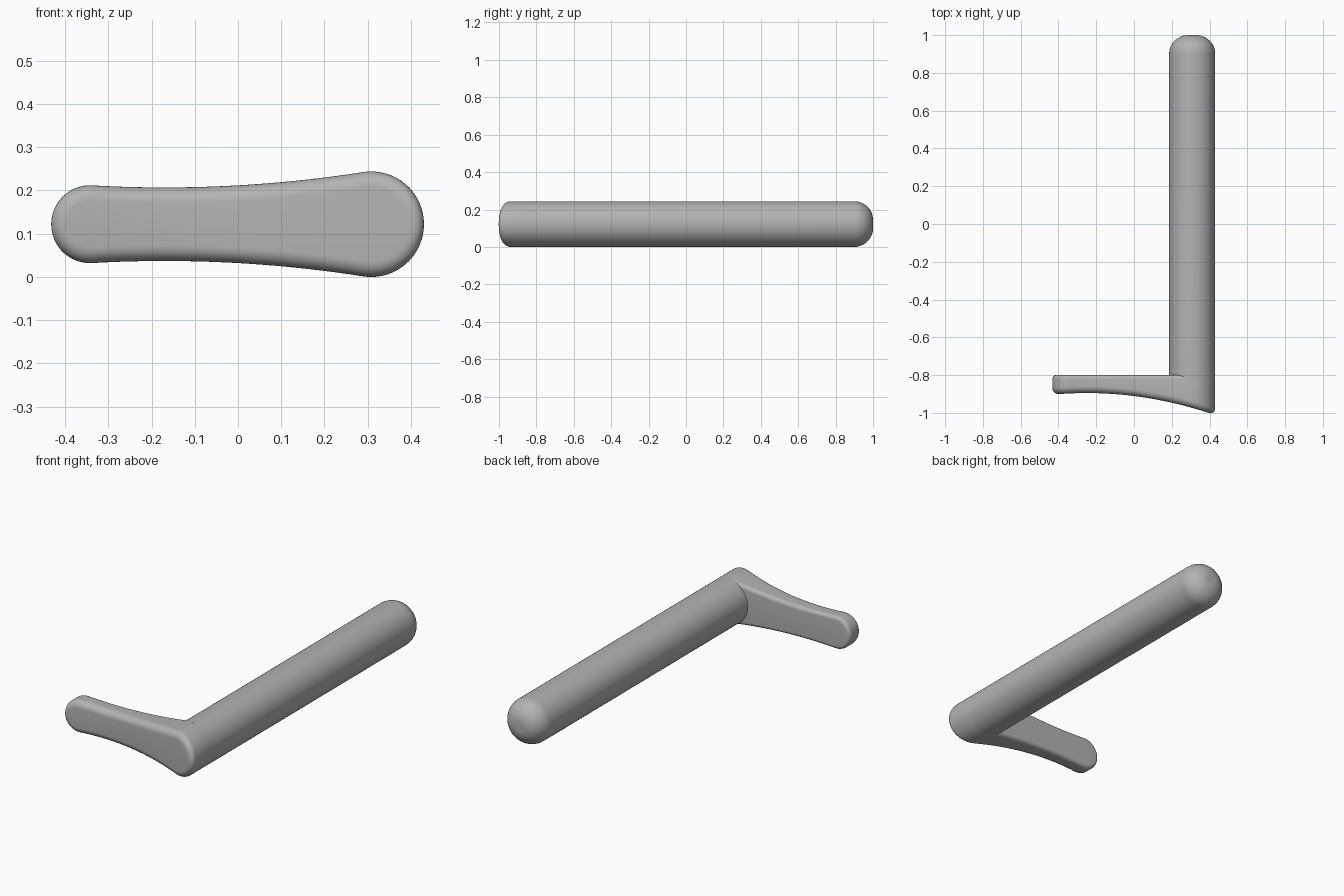
import bpy, bmesh, math

cube = bpy.data.objects.get("Cube")
if cube:
    bpy.data.objects.remove(cube, do_unlink=True)

ZC = 0.122                      # height of the rod axis
ROD_X, ROD_R = 0.308, 0.122
TIP_X, TIP_R = -0.342, 0.09
BACK_Y = -0.80

grey = bpy.data.materials.new("satin_grey")
grey.use_nodes = True
grey.diffuse_color = (0.45, 0.45, 0.45, 1)
grey.node_tree.nodes["Principled BSDF"].inputs["Base Color"].default_value = (0.45, 0.45, 0.45, 1)


def finish(bm, name):
    bmesh.ops.recalc_face_normals(bm, faces=bm.faces)
    mesh = bpy.data.meshes.new(name)
    bm.to_mesh(mesh)
    bm.free()
    mesh.materials.append(grey)
    obj = bpy.data.objects.new(name, mesh)
    bpy.context.collection.objects.link(obj)
    bpy.ops.object.select_all(action='DESELECT')
    obj.select_set(True)
    bpy.context.view_layer.objects.active = obj
    bpy.ops.object.shade_smooth_by_angle(angle=math.radians(35))
    return obj


def bridge(bm, a, b):
    n = len(a)
    for i in range(n):
        j = (i + 1) % n
        bm.faces.new((a[i], a[j], b[j], b[i]))


# Straight rod with a rounded far end
def make_rod():
    fillet, segs, steps = 0.1, 64, 12
    profile = [(-0.83, ROD_R)]
    for k in range(steps + 1):
        a = math.pi / 2 * k / steps
        profile.append((1 - fillet + fillet * math.sin(a),
                        ROD_R - fillet + fillet * math.cos(a)))
    bm = bmesh.new()
    rings = []
    for y, r in profile:
        rings.append([bm.verts.new((ROD_X + r * math.cos(t), y, ZC + r * math.sin(t)))
                      for t in (2 * math.pi * s / segs for s in range(segs))])
    for a, b in zip(rings, rings[1:]):
        bridge(bm, a, b)
    bm.faces.new(rings[0])
    bm.faces.new(rings[-1])
    finish(bm, "rod")


# Upper half of the handle outline: x, height above axis, outward normal
def arc(cx, r, start, end, count):
    for k in range(count + 1):
        t = math.radians(start + (end - start) * k / count)
        yield cx + r * math.cos(t), r * math.sin(t), math.cos(t), math.sin(t)


def waist(count):
    x0, x1 = TIP_X + 0.005, ROD_X - 0.018
    for k in range(1, count):
        x = x0 + (x1 - x0) * k / count
        slope = 0.336 * (x + 0.17)
        length = math.hypot(slope, 1)
        yield x, 0.085 + 0.168 * (x + 0.17) ** 2, -slope / length, 1 / length


def front_y(x):
    return -0.895 - 0.252 * (x + 0.25) ** 2


# Tapered handle with a curved front and rounded edges
def make_handle():
    upper = [*arc(TIP_X, TIP_R, 180, 87, 16), *waist(24), *arc(ROD_X, ROD_R, 98, 0, 18)]
    n = len(upper)
    outline = upper + [(x, -h, nx, -nz) for x, h, nx, nz in reversed(upper[1:-1])]
    bm = bmesh.new()
    rings = []

    def ring(inset, place):
        verts = []
        for x, h, nx, nz in outline:
            px = x - inset * nx
            verts.append(bm.verts.new((px, place(px), ZC + h - inset * nz)))
        rings.append(verts)

    front_r, back_r, steps = 0.036, 0.02, 8
    for k in range(steps + 1):
        a = math.pi / 2 * k / steps
        ring(front_r * (1 - math.sin(a)),
             lambda x: front_y(x) + front_r * (1 - math.cos(a)))
    for k in range(steps + 1):
        a = math.pi / 2 * k / steps
        ring(back_r * (1 - math.cos(a)),
             lambda x: BACK_Y - back_r * (1 - math.sin(a)))
    for a, b in zip(rings, rings[1:]):
        bridge(bm, a, b)

    # Close both faces with strips running from the top edge to the bottom edge
    total = len(outline)
    for cap in (rings[0], rings[-1]):
        for i in range(n - 1):
            loop = [cap[i], cap[i + 1], cap[(total - i - 1) % total], cap[(total - i) % total]]
            bm.faces.new(list(dict.fromkeys(loop)))
    finish(bm, "handle")


make_rod()
make_handle()
